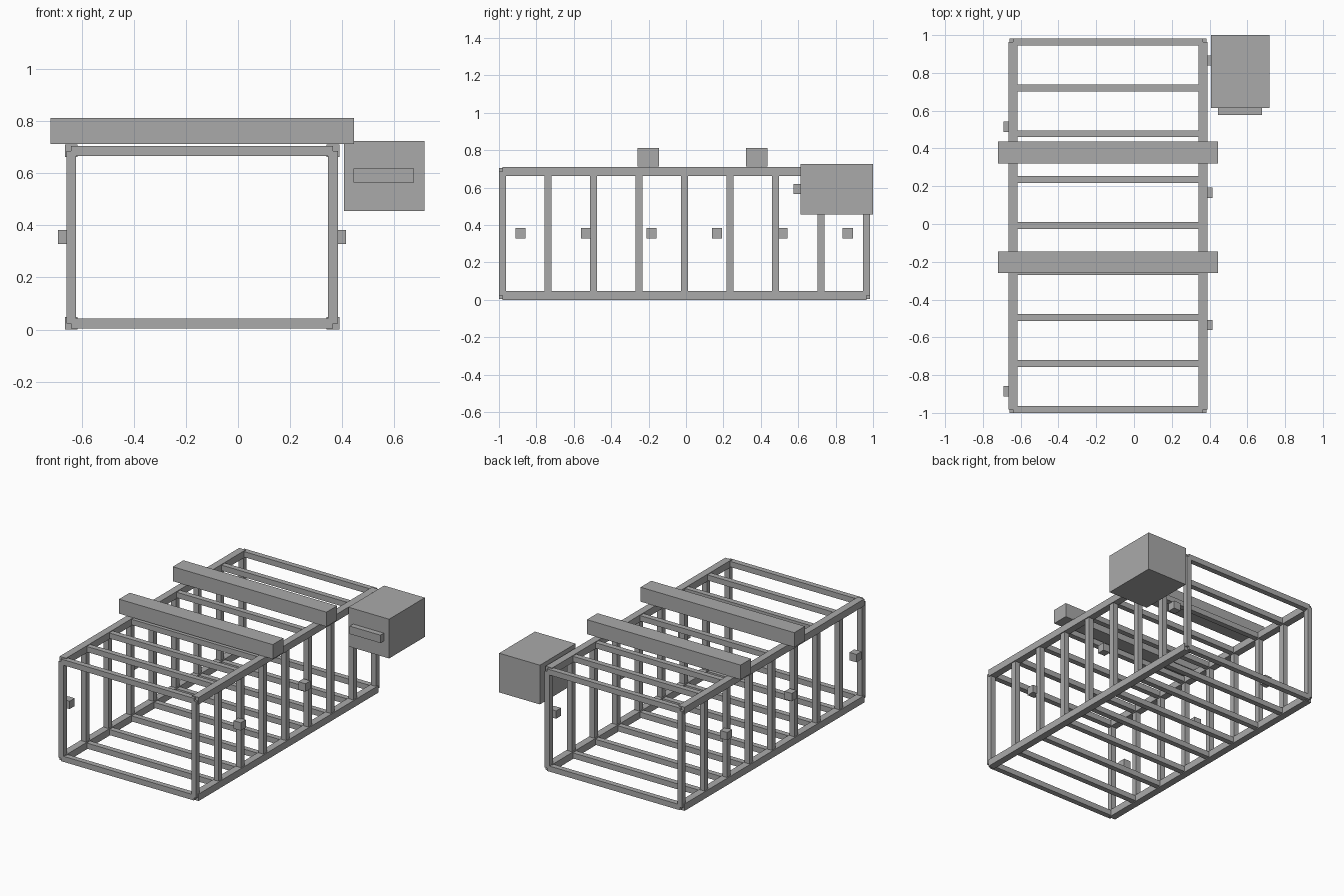
import bpy

old = bpy.data.objects.get("Cube")
if old:
    bpy.data.objects.remove(old, do_unlink=True)

grey = bpy.data.materials.new("plain grey")
grey.use_nodes = True
colour = (0.4, 0.4, 0.4, 1)
grey.diffuse_color = colour
grey.node_tree.nodes["Principled BSDF"].inputs["Base Color"].default_value = colour


def box(name, xs, ys, zs):
    """Axis-aligned box spanning the given (min, max) ranges."""
    spans = (xs, ys, zs)
    bpy.ops.mesh.primitive_cube_add(size=1)
    ob = bpy.context.object
    ob.name = name
    for v in ob.data.vertices:
        v.co = [(a + b) / 2 + c * (b - a) for (a, b), c in zip(spans, v.co)]
    ob.data.materials.append(grey)
    return ob


def around(centre, width):
    return (centre - width / 2, centre + width / 2)


SIDES = {"right": -0.641, "left": 0.365}
LEVELS = {"bottom": 0.024, "top": 0.686}
FIRST, STEP, COUNT = -0.982, 0.2433, 9
LAST = FIRST + STEP * (COUNT - 1)
BAR = 0.037

# Long rails along the four edges
for side, x in SIDES.items():
    for level, z in LEVELS.items():
        box(f"{side}_{level}_rail", around(x, 0.049), (FIRST, LAST), around(z, 0.048))

# Ribs: two posts and two crossbars each
for i in range(COUNT):
    ys = around(FIRST + STEP * i, BAR)
    for side, x in SIDES.items():
        box(f"{side}_post_{i}", around(x, BAR), ys, tuple(LEVELS.values()))
    for level, z in LEVELS.items():
        box(f"{level}_crossbar_{i}", tuple(SIDES.values()), ys, around(z, BAR + 0.001))

# Roof beams
for name, y in (("front", -0.203), ("rear", 0.379)):
    box(f"{name}_roof_beam", (-0.72, 0.446), around(y, 0.115), (0.713, 0.812))

# Small side blocks, alternating between the two sides
for i in range(6):
    x = 0.388 if i % 2 else -0.665
    box(f"side_block_{i}", around(x, 0.054), around(-0.885 + 0.35 * i, 0.054), around(0.356, 0.054))

# Side unit with its front vent
box("side_unit", (0.408, 0.717), (0.613, 1.0), (0.456, 0.725))
box("side_unit_vent", (0.444, 0.677), (0.576, 0.62), (0.565, 0.619))
